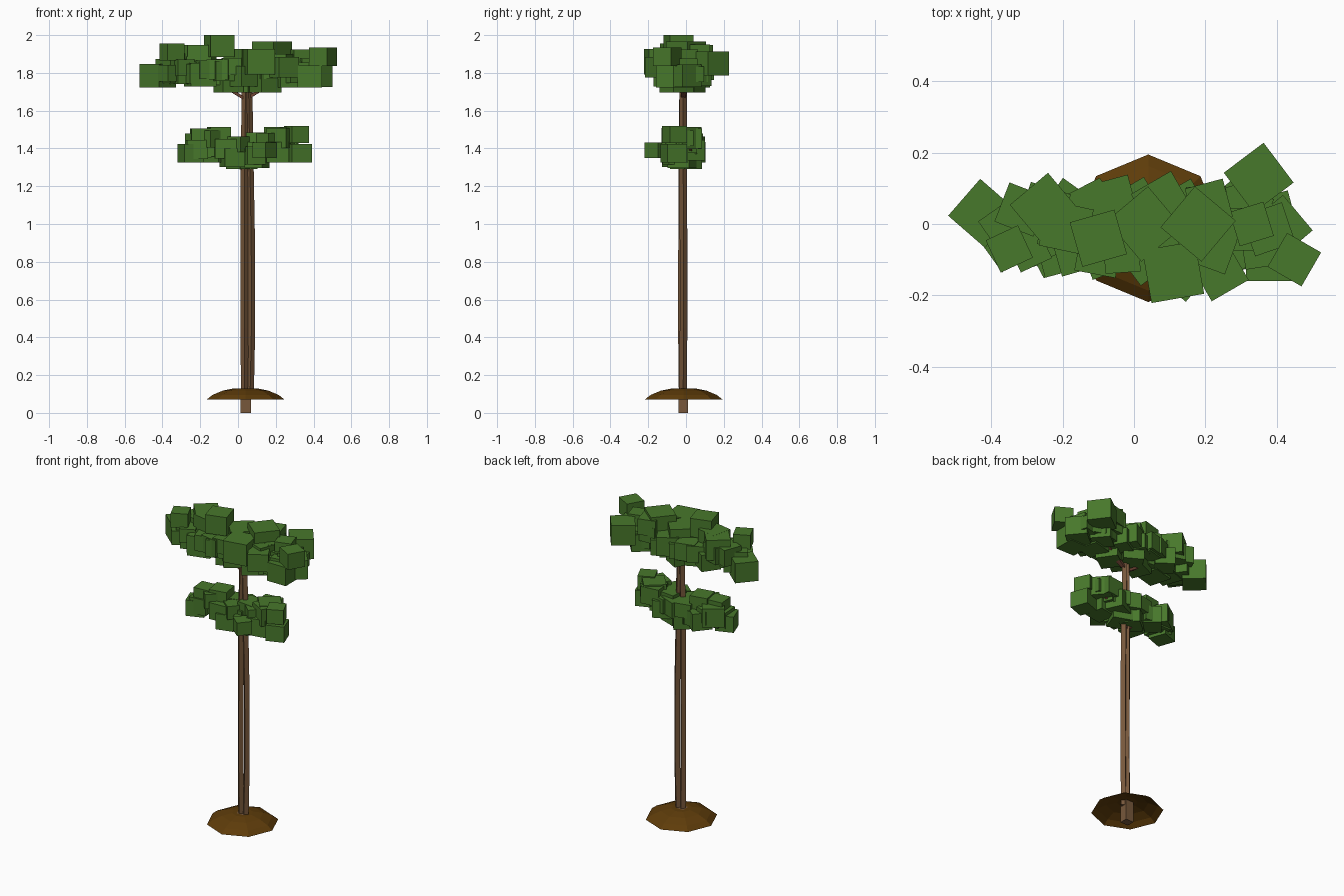
import bpy
import bmesh
import math
import random
from mathutils import Matrix, Vector

default_cube = bpy.data.objects.get("Cube")
if default_cube:
    bpy.data.objects.remove(default_cube, do_unlink=True)

random.seed(4)
CENTRE_X, CENTRE_Y = 0.04, -0.015


def make_material(name, colour):
    material = bpy.data.materials.new(name)
    material.use_nodes = True
    rgba = (*colour, 1)
    material.diffuse_color = rgba
    shader = next(n for n in material.node_tree.nodes if n.type == "BSDF_PRINCIPLED")
    shader.inputs["Base Color"].default_value = rgba
    return material


leaf_green = make_material("leaf green", (0.064, 0.188, 0.024))
bark_brown = make_material("bark brown", (0.185, 0.097, 0.044))
soil_brown = make_material("soil brown", (0.112, 0.045, 0.003))
twig_brown = make_material("twig brown", (0.16, 0.06, 0.035))


def finish(bm, name, material):
    mesh = bpy.data.meshes.new(name)
    bmesh.ops.recalc_face_normals(bm, faces=bm.faces)
    bm.to_mesh(mesh)
    bm.free()
    mesh.materials.append(material)
    part = bpy.data.objects.new(name, mesh)
    bpy.context.collection.objects.link(part)
    return part


def add_block(bm, centre, size, turn=0):
    matrix = (Matrix.Translation(centre) @ Matrix.Rotation(math.radians(turn), 4, "Z")
              @ Matrix.Diagonal((*size, 1)))
    bmesh.ops.create_cube(bm, size=1, matrix=matrix)


def diamond_stem(name, points, radius):
    """Sweep a four-sided section, corners to the front and sides."""
    bm = bmesh.new()
    rings = []
    for point in points:
        rings.append([bm.verts.new(Vector(point) + Vector((sx, sy, 0)) * radius)
                      for sx, sy in ((-1, 0), (0, -1), (1, 0), (0, 1))])
    for low, high in zip(rings, rings[1:]):
        for i in range(4):
            j = (i + 1) % 4
            bm.faces.new((low[i], low[j], high[j], high[i]))
    bm.faces.new(rings[0])
    bm.faces.new(rings[-1])
    return finish(bm, name, bark_brown)


def twig(name, start, end, thickness):
    """Square stick between two points."""
    direction = Vector(end) - Vector(start)
    bm = bmesh.new()
    matrix = (Matrix.Translation((Vector(start) + Vector(end)) / 2)
              @ direction.to_track_quat("Z", "Y").to_matrix().to_4x4()
              @ Matrix.Diagonal((thickness, thickness, direction.length, 1)))
    bmesh.ops.create_cube(bm, size=1, matrix=matrix)
    return finish(bm, name, twig_brown)


# Soil mound: hollow eight-sided dome
bm = bmesh.new()
previous = None
for radius, height in ((0.207, 0.07), (0.175, 0.095), (0.12, 0.118), (0.06, 0.13)):
    ring = [bm.verts.new((CENTRE_X + radius * math.cos(math.tau * i / 8),
                          CENTRE_Y + 0.003 + radius * math.sin(math.tau * i / 8), height))
            for i in range(8)]
    if previous:
        for i in range(8):
            j = (i + 1) % 8
            bm.faces.new((previous[i], previous[j], ring[j], ring[i]))
    previous = ring
bm.faces.new(previous)
finish(bm, "soil_mound", soil_brown)

# Root post below the mound and the paired trunk stems above it
bm = bmesh.new()
add_block(bm, (CENTRE_X, CENTRE_Y, 0.065), (0.055, 0.05, 0.13))
finish(bm, "root_post", bark_brown)
diamond_stem("straight_stem", [(0.035, -0.018, 0.1), (0.034, -0.022, 0.45),
                               (0.034, -0.02, 1.3), (0.04, CENTRE_Y, 1.72)], 0.02)
diamond_stem("bowed_stem", [(0.064, -0.015, 0.1), (0.071, -0.013, 0.45), (0.07, -0.013, 0.9),
                            (0.063, -0.015, 1.3), (0.056, CENTRE_Y, 1.72)], 0.02)

# Twigs fanning out from the trunk into each tier
for tier, base, reach, rise in (("upper", 1.66, 0.26, 0.16), ("lower", 1.28, 0.19, 0.12)):
    for side, label in ((1, "left"), (-1, "right")):
        for row, drift in enumerate((-0.035, 0.025)):
            twig(f"{tier}_{label}_twig_{row + 1}", (CENTRE_X, CENTRE_Y, base),
                 (CENTRE_X + side * reach, drift, base + rise), 0.015)

# Leaf blocks: x, y, z, size, turn
upper_blocks = [
    (-.425, .03, 1.785, .137, 49), (-.35, -.07, 1.91, .1, 25), (-.34, -.01, 1.81, .14, 35),
    (-.25, .045, 1.885, .14, 40), (-.19, -.01, 1.89, .13, -12), (-.1, -.04, 1.942, .13, 16),
    (-.2, -.065, 1.79, .14, 15), (-.06, .065, 1.82, .12, 15), (-.08, -.08, 1.81, .12, 20),
    (.03, 0, 1.86, .15, 40), (.11, -.135, 1.86, .15, 10), (.18, 0, 1.9, .15, 50),
    (.21, .06, 1.9, .11, 15), (.35, .13, 1.85, .14, 37), (.33, 0, 1.88, .1, 17),
    (.45, -.1, 1.885, .11, 60), (.41, -.01, 1.785, .13, 40), (.38, -.095, 1.78, .13, 0),
    (.24, -.135, 1.83, .12, 30), (.08, .06, 1.82, .13, 30), (.14, -.05, 1.755, .13, 35),
    (-.05, -.03, 1.75, .12, 25), (.03, .02, 1.75, .12, 60), (.27, -.04, 1.78, .13, 15),
    (.28, .05, 1.785, .12, 40), (-.28, -.04, 1.8, .13, 20)]
lower_blocks = [
    (-.25, -.05, 1.375, .11, 20), (-.19, 0, 1.42, .13, 35), (-.1, -.02, 1.465, .11, 10),
    (.14, -.155, 1.39, .09, 50), (-.11, .02, 1.38, .12, 50), (-.03, -.06, 1.35, .11, 15),
    (.02, 0, 1.345, .12, 40), (.09, -.02, 1.35, .12, 70), (.14, .02, 1.39, .12, 25),
    (.2, -.06, 1.38, .12, 10), (.23, -.01, 1.455, .13, 40), (.31, -.06, 1.475, .1, 25),
    (.32, -.065, 1.375, .11, 20), (-.2, -.04, 1.46, .1, 5)]


def leaf_tier(name, blocks, fill, reach, width, level, sag):
    bm = bmesh.new()
    for x, y, z, size, turn in blocks:
        add_block(bm, (x, y, z), (size, size, size * 0.9), turn)
    # Smaller blocks packing the inside of the tier, higher towards the ends
    for i in range(fill):
        along = -1 + 2 * (i + 0.5) / fill
        size = random.uniform(0.09, 0.12)
        side = (i % 3 - 1) * width * (1 - 0.3 * abs(along))
        add_block(bm, (CENTRE_X / 2 + along * reach, CENTRE_Y + side,
                       level + sag * abs(along) + random.uniform(0, 0.08)),
                  (size, size, size * 0.9), random.uniform(0, 90))
    finish(bm, name, leaf_green)


leaf_tier("upper_leaves", upper_blocks, 36, 0.39, 0.075, 1.765, 0.025)
leaf_tier("lower_leaves", lower_blocks, 20, 0.25, 0.045, 1.345, 0.04)
